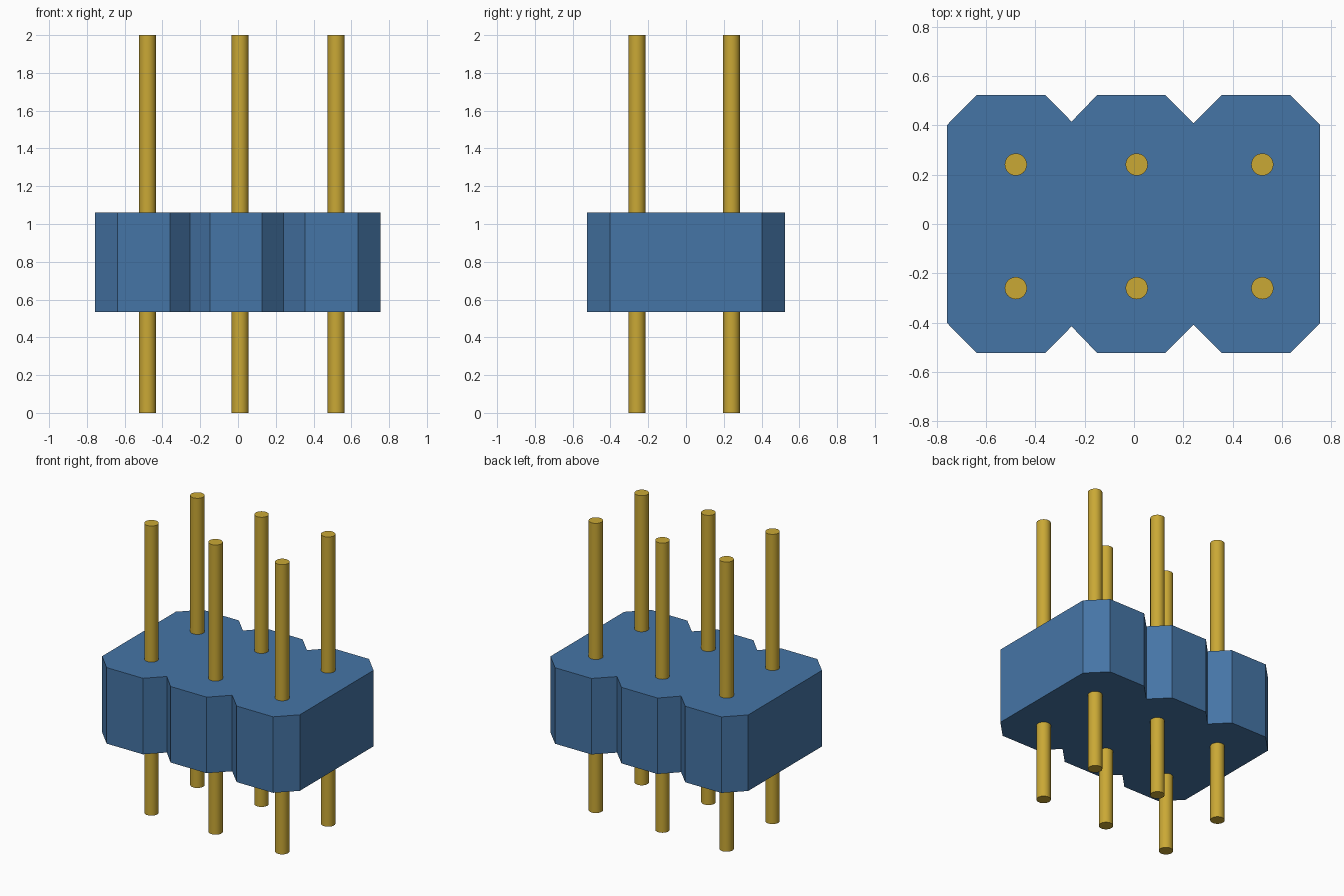
import bpy, bmesh, math

cube = bpy.data.objects.get("Cube")
if cube:
    bpy.data.objects.remove(cube, do_unlink=True)


def material(name, rgb):
    m = bpy.data.materials.new(name)
    m.use_nodes = True
    m.diffuse_color = (*rgb, 1)
    bsdf = m.node_tree.nodes["Principled BSDF"]
    bsdf.inputs["Base Color"].default_value = (*rgb, 1)
    return m


blue = material("blue plastic", (0.060, 0.178, 0.381))
gold = material("gold metal", (0.590, 0.393, 0.036))

# Housing: chamfered outline with notches between the three cells, extruded upward
front = [(-0.757, -0.402), (-0.637, -0.523), (-0.360, -0.523), (-0.253, -0.415),
         (-0.149, -0.523), (0.127, -0.523), (0.241, -0.408), (0.356, -0.523),
         (0.634, -0.523), (0.754, -0.402)]
outline = front + [(x, -y) for x, y in reversed(front)]
Z_LOW, Z_HIGH = 0.535, 1.06

bm = bmesh.new()
base = bm.faces.new([bm.verts.new((x, y, Z_LOW)) for x, y in outline])
top = bmesh.ops.extrude_face_region(bm, geom=[base])["geom"]
bmesh.ops.translate(bm, vec=(0, 0, Z_HIGH - Z_LOW),
                    verts=[g for g in top if isinstance(g, bmesh.types.BMVert)])
bmesh.ops.recalc_face_normals(bm, faces=bm.faces)
mesh = bpy.data.meshes.new("housing")
bm.to_mesh(mesh)
bm.free()
mesh.materials.append(blue)
housing = bpy.data.objects.new("housing", mesh)
bpy.context.collection.objects.link(housing)

# Pins: two rows of three, running through the housing
for row, y in (("front", -0.26), ("back", 0.241)):
    for side, x in (("right", -0.479), ("middle", 0.011), ("left", 0.520)):
        bpy.ops.mesh.primitive_cylinder_add(vertices=32, radius=0.045, depth=2,
                                            location=(x, y, 1))
        pin = bpy.context.object
        pin.name = f"{row}_{side}_pin"
        pin.data.materials.append(gold)
        bpy.ops.object.shade_smooth_by_angle(angle=math.radians(30))
